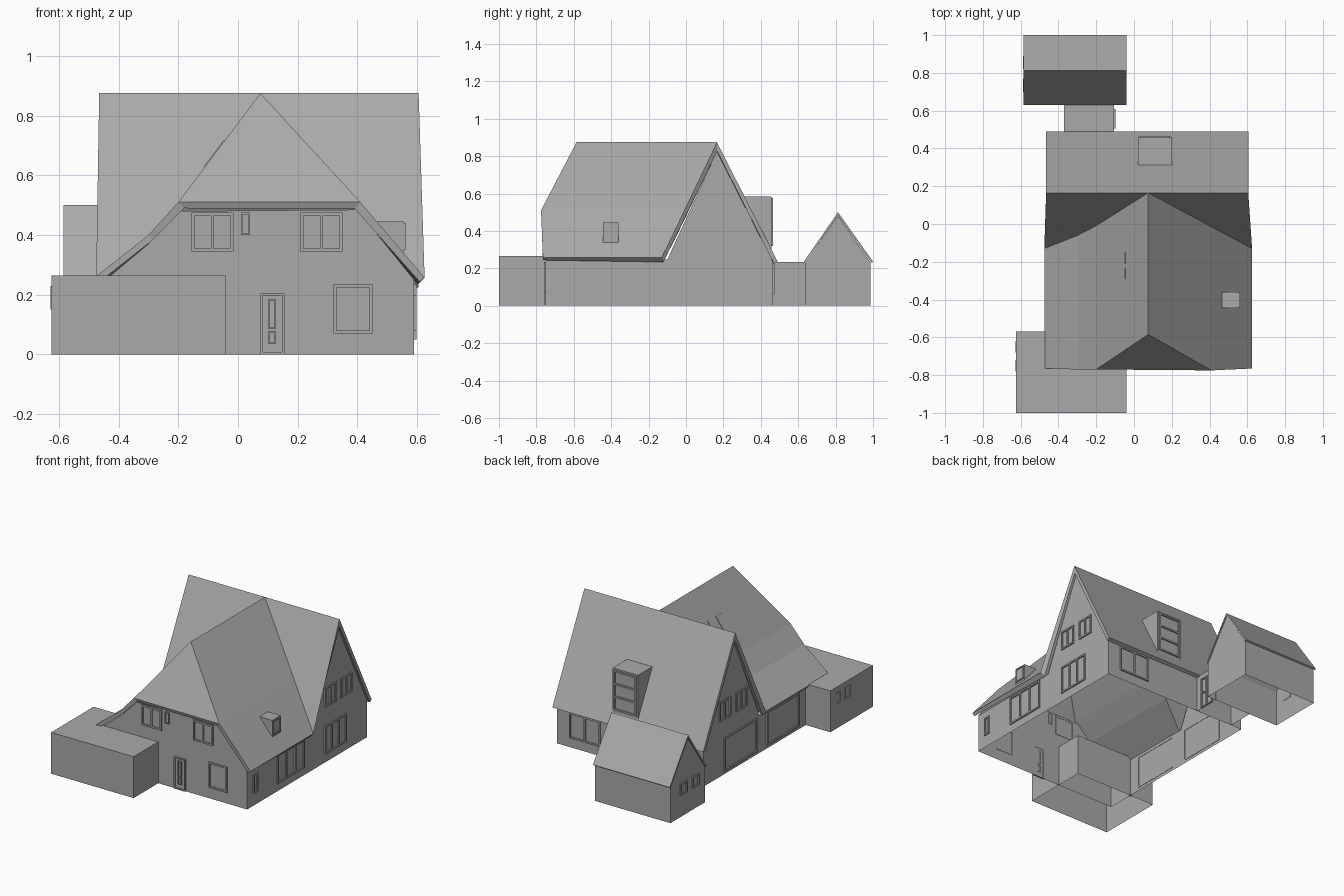
import bpy, bmesh, math
from mathutils import Matrix, Vector

if "Cube" in bpy.data.objects:
    bpy.data.objects.remove(bpy.data.objects["Cube"])

grey = bpy.data.materials.new("plain_grey")
grey.use_nodes = True
COLOUR = (0.4, 0.4, 0.4, 1)
grey.diffuse_color = COLOUR
grey.node_tree.nodes["Principled BSDF"].inputs["Base Color"].default_value = COLOUR


def finish(name, bm):
    me = bpy.data.meshes.new(name)
    bm.to_mesh(me)
    bm.free()
    me.materials.append(grey)
    ob = bpy.data.objects.new(name, me)
    bpy.context.collection.objects.link(ob)
    return ob


def add_box(bm, lo, hi):
    size = [h - l for l, h in zip(lo, hi)]
    mid = [(h + l) / 2 for l, h in zip(lo, hi)]
    m = Matrix.Translation(mid) @ Matrix.Diagonal((*size, 1))
    return bmesh.ops.create_cube(bm, size=1, matrix=m)


def sheet(name, polygons):
    """Flat wall pieces, welded together."""
    bm = bmesh.new()
    for poly in polygons:
        bm.faces.new([bm.verts.new(p) for p in poly])
    bmesh.ops.remove_doubles(bm, verts=bm.verts, dist=0.0005)
    bmesh.ops.recalc_face_normals(bm, faces=bm.faces)
    return finish(name, bm)


def roof(name, polygons, thickness):
    """Roof slopes facing up, thickened inwards."""
    bm = bmesh.new()
    for poly in polygons:
        f = bm.faces.new([bm.verts.new(p) for p in poly])
        f.normal_update()
        if f.normal.z < 0:
            f.normal_flip()
    bmesh.ops.remove_doubles(bm, verts=bm.verts, dist=0.0005)
    ob = finish(name, bm)
    mod = ob.modifiers.new("thickness", 'SOLIDIFY')
    mod.thickness = thickness
    mod.offset = -1
    mod.use_even_offset = True
    return ob


def prism(name, axis, profile, a, b):
    """Profile (horizontal, z) extruded along x or y, left open underneath."""
    def pt(u, z, t):
        return (t, u, z) if axis == 'x' else (u, t, z)
    bm = bmesh.new()
    near = [bm.verts.new(pt(u, z, a)) for u, z in profile]
    far = [bm.verts.new(pt(u, z, b)) for u, z in profile]
    bm.faces.new(near)
    bm.faces.new(far)
    for i in range(len(profile)):
        j = (i + 1) % len(profile)
        bm.faces.new((near[i], near[j], far[j], far[i]))
    bmesh.ops.recalc_face_normals(bm, faces=bm.faces)
    bm.normal_update()
    under = [f for f in bm.faces if f.normal.z < -0.3]
    bmesh.ops.delete(bm, geom=under, context='FACES')
    return finish(name, bm)


def window(name, axis, side, wall, u0, u1, z0, z1, panes=1, rows=1, bar=0.01):
    """Frame with mullions standing just proud of a wall that faces axis/side."""
    a, b = sorted((wall - side * 0.002, wall + side * 0.008))
    bm = bmesh.new()

    def strip(ua, ub, za, zb):
        if axis == 'x':
            add_box(bm, (a, ua, za), (b, ub, zb))
        else:
            add_box(bm, (ua, a, za), (ub, b, zb))
    for i in range(panes + 1):
        u = u0 + (u1 - u0 - bar) * i / panes
        strip(u, u + bar, z0, z1)
    for i in range(rows + 1):
        z = z0 + (z1 - z0 - bar) * i / rows
        strip(u0, u1, z, z + bar)
    return finish(name, bm)


# Main roof: cross wing along x, front wing along y with a half hip
ridge_l, ridge_r = (-0.465, 0.165, 0.875), (0.605, 0.165, 0.875)
joint, ridge_f = (0.075, 0.165, 0.875), (0.075, -0.585, 0.875)
hip_l, hip_r = (-0.2, -0.77, 0.51), (0.41, -0.775, 0.51)
bend_l, eave_l = (-0.3, -0.77, 0.4), (-0.475, -0.765, 0.262)
eave_r = (0.625, -0.765, 0.258)
val_l, val_bend, val_eave_l = (-0.2, -0.009, 0.51), (-0.3, -0.061, 0.4), (-0.475, -0.13, 0.262)
val_r, val_eave_r = (0.4, -0.009, 0.51), (0.625, -0.13, 0.258)
roof("main_roof", [
    (ridge_f, hip_l, hip_r),
    (joint, ridge_f, hip_l, val_l),
    (val_l, hip_l, bend_l, val_bend),
    (val_bend, bend_l, eave_l, val_eave_l),
    (joint, ridge_f, hip_r, val_r),
    (val_r, hip_r, eave_r, val_eave_r),
    (ridge_l, joint, val_l, val_bend, val_eave_l),
    (joint, ridge_r, val_eave_r, val_r),
    (ridge_l, joint, ridge_r, (0.605, 0.49, 0.235), (-0.465, 0.49, 0.235)),
], 0.022)

# House walls, open underneath
XL, XR, YF, YB = -0.45, 0.59, -0.75, 0.465
front = [(XL, 0), (XL, 0.245), (-0.3, 0.37), (-0.2, 0.48), (0.4, 0.485), (XR, 0.25), (XR, 0)]
gable = [(YF, 0), (YF, 0.247), (-0.1, 0.247), (0.165, 0.825), (YB, 0.235), (YB, 0)]
sheet("house_walls", [
    [(x, YF, z) for x, z in front],
    [(XL, y, z) for y, z in gable],
    [(XR, y, z) for y, z in gable],
    [(XL, YB, 0), (XL, YB, 0.235), (XR, YB, 0.235), (XR, YB, 0)],
])

# Garage, link and shed
prism("garage", 'x', [(-1, 0), (-1, 0.265), (-0.57, 0.265), (-0.57, 0)], -0.625, -0.04)
prism("link_building", 'x', [(YB, 0), (YB, 0.235), (0.64, 0.235), (0.64, 0)], -0.37, -0.105)
prism("shed_walls", 'x',
      [(0.638, 0), (0.638, 0.23), (0.813, 0.48), (0.987, 0.23), (0.987, 0)], -0.58, -0.045)
roof("shed_roof", [
    [(-0.585, 0.813, 0.5), (-0.04, 0.813, 0.5), (-0.04, y, 0.235), (-0.585, y, 0.235)]
    for y in (0.63, 1.0)], 0.01)

# Dormers
prism("back_dormer", 'x', [(0.312, 0.585), (0.457, 0.585), (0.457, 0.302)], 0.02, 0.2)
window("back_dormer_window", 'y', 1, 0.457, 0.03, 0.19, 0.32, 0.575, 1, 3)
prism("side_dormer", 'y', [(0.465, 0.445), (0.555, 0.445), (0.555, 0.338)], -0.445, -0.36)
window("side_dormer_window", 'x', 1, 0.553, -0.44, -0.365, 0.35, 0.44, 1, 1, 0.006)

# Front windows and door
for side, x in (("right", -0.155), ("left", 0.21)):
    window("front_upper_window_" + side, 'y', -1, YF, x, x + 0.14, 0.345, 0.475, 2)
window("front_narrow_window", 'y', -1, YF, 0.01, 0.04, 0.4, 0.475, 1, 1, 0.006)
window("front_lower_window", 'y', -1, YF, 0.32, 0.45, 0.07, 0.235)
window("front_door", 'y', -1, YF, 0.075, 0.155, 0, 0.205, 1, 1, 0.008)
window("front_door_light", 'y', -1, YF, 0.1, 0.128, 0.085, 0.185, 1, 1, 0.006)
window("front_door_panel", 'y', -1, YF, 0.1, 0.128, 0.035, 0.078, 1, 1, 0.006)

# Side windows, matching upper pairs in both gables
for tag, wall, side in (("left", XR, 1), ("right", XL, -1)):
    for i, y in enumerate((0.03, 0.195)):
        window(f"gable_window_{tag}_{i}", 'x', side, wall, y, y + 0.113, 0.355, 0.48, 2)
window("left_living_window", 'x', 1, XR, -0.45, -0.175, 0.05, 0.235, 3)
window("left_gable_lower_window", 'x', 1, XR, 0.03, 0.25, 0.055, 0.235, 3)
window("left_narrow_window", 'x', 1, XR, -0.69, -0.645, 0.08, 0.2)
for i, y in enumerate((-0.5, -0.07)):
    window(f"right_wide_window_{i}", 'x', -1, XL, y, y + 0.33, 0.02, 0.235)

# Back window, link door, small outbuilding windows
window("back_window", 'y', 1, YB, 0.28, 0.5, 0.06, 0.225, 2)
window("link_door", 'x', 1, -0.105, 0.505, 0.61, 0, 0.2, 2, 2, 0.008)
for i in range(2):
    window(f"shed_window_{i}", 'x', -1, -0.58, 0.7 + i * 0.12, 0.77 + i * 0.12, 0.14, 0.215)
    window(f"garage_window_{i}", 'x', -1, -0.62, -0.78 + i * 0.1, -0.72 + i * 0.1, 0.15, 0.23)

# Skylights lying on the right-hand slope of the front wing
slope = (Vector(ridge_f) - Vector(hip_l))
pitch = math.atan2(slope.z, slope.x)
for i, y in enumerate((-0.262, -0.18)):
    bm = bmesh.new()
    x = -0.078
    z = 0.875 - (0.075 - x) * math.tan(pitch)
    m = (Matrix.Translation((x, y, z)) @ Matrix.Rotation(-pitch, 4, 'Y')
         @ Matrix.Diagonal((0.11, 0.056, 0.008, 1)))
    bmesh.ops.create_cube(bm, size=1, matrix=m)
    finish(f"skylight_{i}", bm)
